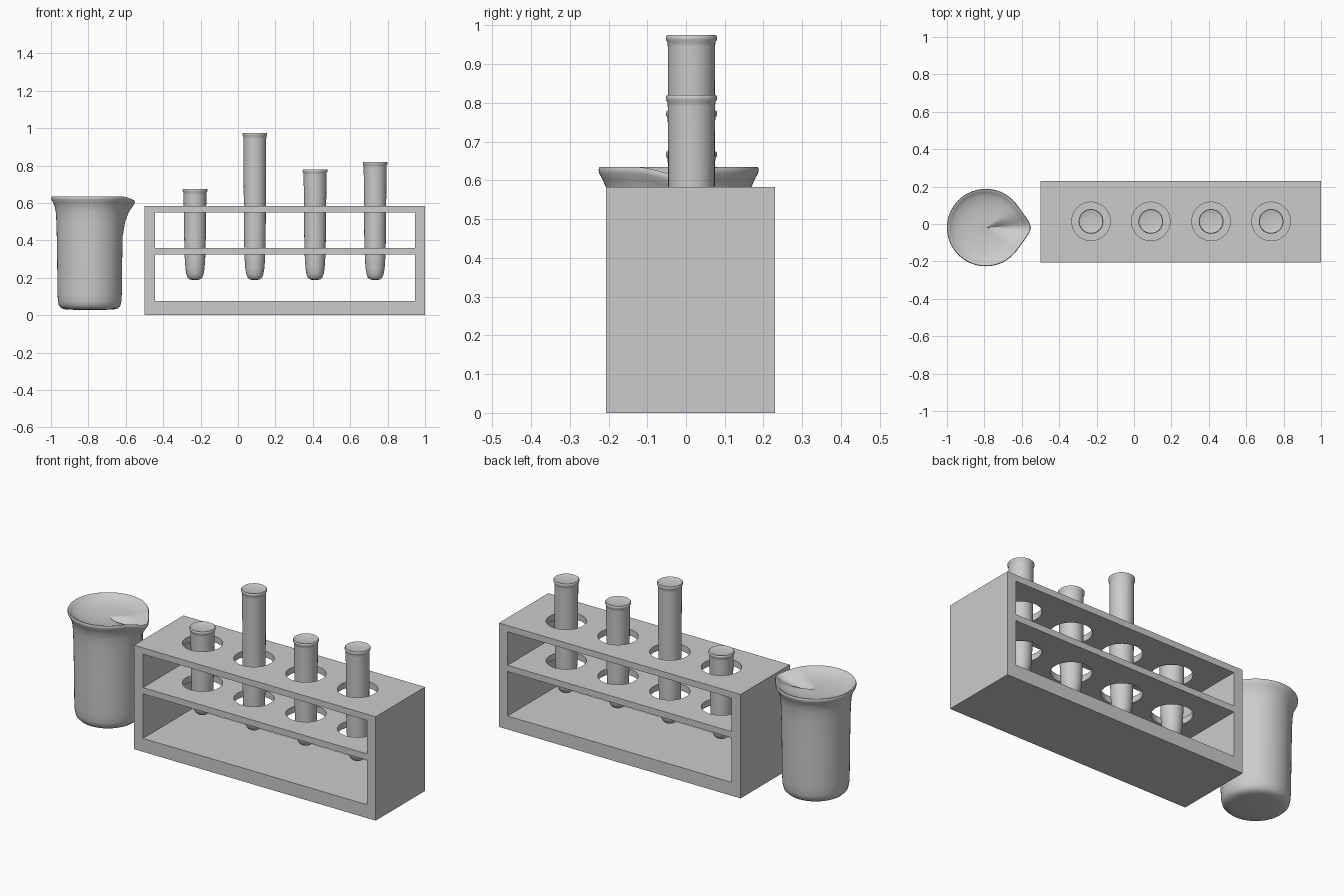
import bpy, bmesh, math

if "Cube" in bpy.data.objects:
    bpy.data.objects.remove(bpy.data.objects["Cube"])

grey = bpy.data.materials.new("plain grey")
grey.diffuse_color = (0.6, 0.6, 0.6, 1)
grey.use_nodes = True
grey.node_tree.nodes["Principled BSDF"].inputs["Base Color"].default_value = grey.diffuse_color


def finish(bm, name, smooth=False):
    bmesh.ops.recalc_face_normals(bm, faces=bm.faces)
    me = bpy.data.meshes.new(name)
    bm.to_mesh(me)
    bm.free()
    ob = bpy.data.objects.new(name, me)
    bpy.context.collection.objects.link(ob)
    me.materials.append(grey)
    if smooth:
        bpy.ops.object.select_all(action='DESELECT')
        ob.select_set(True)
        bpy.context.view_layer.objects.active = ob
        bpy.ops.object.shade_smooth_by_angle(angle=math.radians(50))
    return ob


def box(name, lo, hi):
    bm = bmesh.new()
    bmesh.ops.create_cube(bm, size=1)
    for v in bm.verts:
        v.co = [(a + b) / 2 + c * (b - a) for a, b, c in zip(lo, hi, v.co)]
    return finish(bm, name)


def lathe(name, centre, profile, n, warp=None):
    """Closed solid of revolution; warp(angle, r, z) may reshape a ring."""
    bm = bmesh.new()
    rings = []
    for r, z in profile:
        ring = []
        for i in range(n):
            a = 2 * math.pi * i / n
            rr, zz = warp(a, r, z) if warp else (r, z)
            ring.append(bm.verts.new((centre[0] + rr * math.cos(a),
                                      centre[1] + rr * math.sin(a), zz)))
        rings.append(ring)
    for p, q in zip(rings, rings[1:]):
        for i in range(n):
            j = (i + 1) % n
            bm.faces.new((p[i], p[j], q[j], q[i]))
    bm.faces.new(rings[0][::-1])
    bm.faces.new(rings[-1])
    return finish(bm, name, True)


# Rack: solid block with two see-through windows and four holes per shelf
TUBES = [(-0.23, 0.675), (0.09, 0.975), (0.412, 0.78), (0.733, 0.82)]
TY = 0.014
rack = box("tube_rack", (-0.5, -0.207, 0), (1.0, 0.23, 0.583))
cutters = [box("lower_window", (-0.445, -0.5, 0.075), (0.947, 0.5, 0.325)),
           box("upper_window", (-0.445, -0.5, 0.36), (0.947, 0.5, 0.548))]
for x, top in TUBES:
    bm = bmesh.new()
    bmesh.ops.create_cone(bm, cap_ends=True, segments=48, radius1=0.103,
                          radius2=0.103, depth=0.5)
    bmesh.ops.translate(bm, verts=bm.verts, vec=(x, TY, 0.45))
    cutters.append(finish(bm, "hole_cutter"))
for c in cutters:
    m = rack.modifiers.new("cut", 'BOOLEAN')
    m.operation = 'DIFFERENCE'
    m.solver = 'EXACT'
    m.object = c
    c.hide_render = True
dg = bpy.context.evaluated_depsgraph_get()
dg.update()
cut_mesh = bpy.data.meshes.new_from_object(rack.evaluated_get(dg))
rack.modifiers.clear()
rack.data = cut_mesh
for c in cutters:
    bpy.data.objects.remove(c)
bpy.ops.object.select_all(action='DESELECT')
rack.select_set(True)
bpy.context.view_layer.objects.active = rack
bpy.ops.object.shade_smooth_by_angle(angle=math.radians(30))

# Test tubes: tapered, rounded bottom, small lip, shallow filled top
for k, (x, top) in enumerate(TUBES):
    lathe("test_tube_%d" % (k + 1), (x, TY), [
        (0.012, 0.188), (0.028, 0.192), (0.039, 0.202), (0.046, 0.22),
        (0.051, 0.25), (0.055, 0.31), (0.058, 0.42), (0.061, top - 0.03),
        (0.062, top - 0.018), (0.066, top - 0.012), (0.066, top - 0.003),
        (0.063, top), (0.058, top - 0.002), (0.03, top - 0.005),
        (0.006, top - 0.006)], 40)


# Beaker: rim stretches into a teardrop spout towards +x
def spout(a, r, z):
    a = abs((a + math.pi) % (2 * math.pi) - math.pi)
    alpha = 0.645
    s = math.sqrt(a * a + 0.01)
    stretch = 1 / math.cos(alpha - s) if s < alpha else 1
    t = min(1, max(0, (z - 0.42) / 0.19))
    t = t * t * (3 - 2 * t)
    return r * (1 + (stretch - 1) * t), z - 0.13 * (stretch - 1) * t ** 3


lathe("beaker", (-0.793, -0.019), [
    (0.05, 0.028), (0.125, 0.03), (0.15, 0.036), (0.164, 0.05), (0.17, 0.075),
    (0.172, 0.12), (0.174, 0.3), (0.176, 0.42), (0.178, 0.5), (0.181, 0.55),
    (0.187, 0.58), (0.196, 0.602), (0.205, 0.618), (0.207, 0.628),
    (0.204, 0.635), (0.198, 0.634), (0.19, 0.626), (0.17, 0.614),
    (0.12, 0.602), (0.06, 0.597), (0.01, 0.596)], 72, spout)
